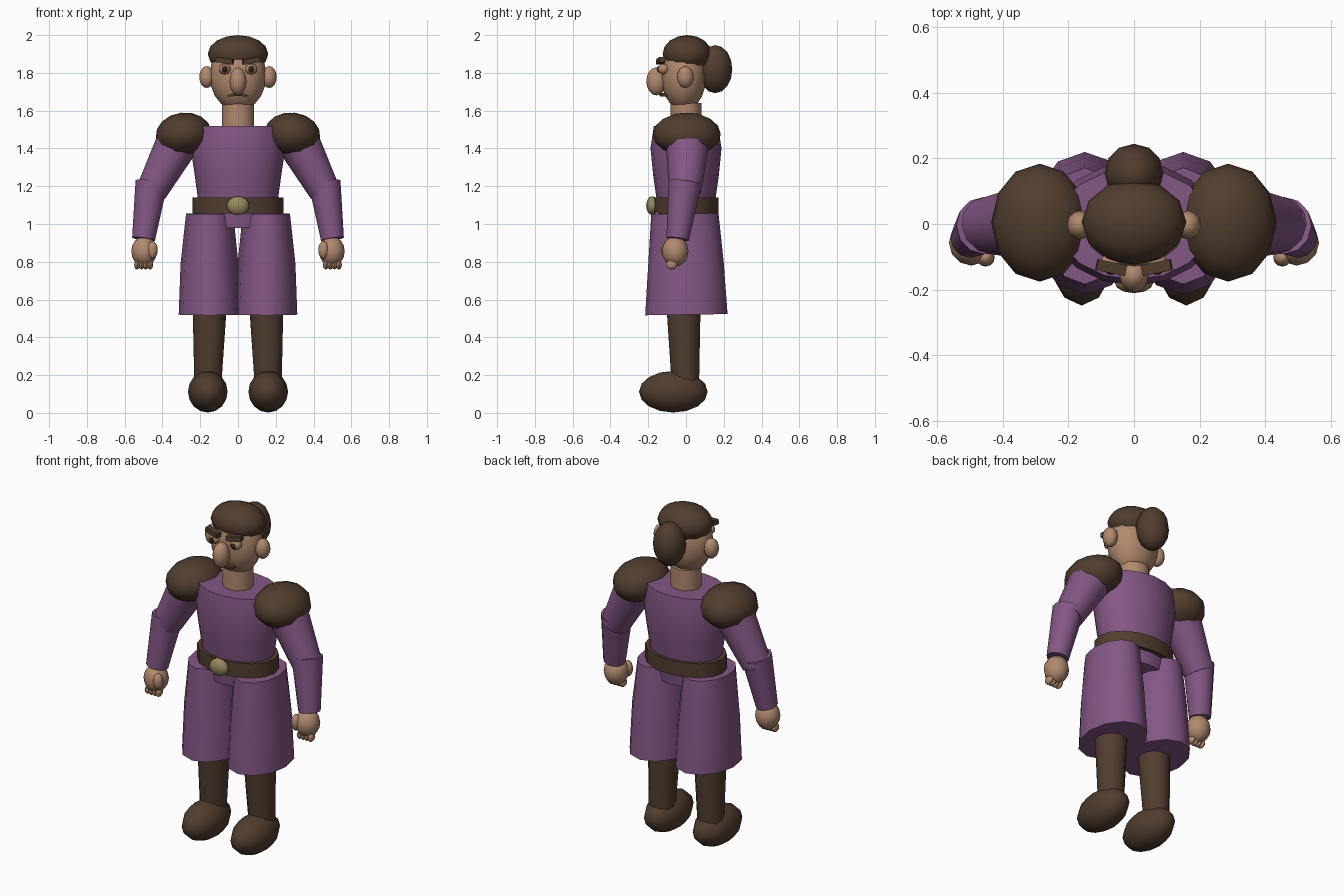
import bpy, bmesh, math
from mathutils import Vector, Matrix, Euler

cube = bpy.data.objects.get("Cube")
if cube:
    bpy.data.objects.remove(cube, do_unlink=True)


def material(name, rgb):
    m = bpy.data.materials.new(name)
    m.use_nodes = True
    m.diffuse_color = (*rgb, 1)
    m.node_tree.nodes["Principled BSDF"].inputs["Base Color"].default_value = (*rgb, 1)
    return m


PURPLE = material("purple cloth", (0.23, 0.095, 0.235))
BROWN = material("dark brown", (0.082, 0.047, 0.028))
SKIN = material("skin", (0.44, 0.25, 0.155))
BRASS = material("dull brass", (0.30, 0.25, 0.11))
DARK = material("near black brown", (0.03, 0.016, 0.01))


def finish(name, bm, mat):
    bmesh.ops.recalc_face_normals(bm, faces=bm.faces)
    mesh = bpy.data.meshes.new(name)
    bm.to_mesh(mesh)
    bm.free()
    mesh.materials.append(mat)
    ob = bpy.data.objects.new(name, mesh)
    bpy.context.collection.objects.link(ob)
    bpy.ops.object.select_all(action='DESELECT')
    ob.select_set(True)
    bpy.context.view_layer.objects.active = ob
    bpy.ops.object.shade_smooth_by_angle(angle=math.radians(52))
    return ob


def ball(name, centre, radii, mat, rot=(0, 0, 0), seg=12, rings=8):
    bm = bmesh.new()
    mx = Matrix.LocRotScale(Vector(centre), Euler(rot), Vector(radii))
    bmesh.ops.create_uvsphere(bm, u_segments=seg, v_segments=rings, radius=1, matrix=mx)
    return finish(name, bm, mat)


def box(name, centre, size, mat, rot):
    bm = bmesh.new()
    mx = Matrix.LocRotScale(Vector(centre), Euler(rot), Vector(size))
    bmesh.ops.create_cube(bm, size=1, matrix=mx)
    return finish(name, bm, mat)


def loft(name, sections, mat, seg=12):
    """Capped tube through sections of (centre, radius x, radius y), facing along its path."""
    bm = bmesh.new()
    axis = Vector(sections[-1][0]) - Vector(sections[0][0])
    turn = Vector((0, 0, 1)).rotation_difference(axis if axis.z > 0 else -axis)
    rows = []
    for c, rx, ry in sections:
        ring = []
        for i in range(seg):
            a = math.tau * i / seg
            p = turn @ Vector((rx * math.cos(a), ry * math.sin(a), 0))
            ring.append(bm.verts.new(Vector(c) + p))
        rows.append(ring)
    for a, b in zip(rows, rows[1:]):
        for i in range(seg):
            j = (i + 1) % seg
            bm.faces.new((a[i], a[j], b[j], b[i]))
    bm.faces.new(rows[0])
    bm.faces.new(rows[-1])
    return finish(name, bm, mat)


# Torso, neck and belt
loft("torso", [((0, 0, 0.98), 0.19, 0.14), ((0, 0, 1.14), 0.213, 0.157),
               ((0, 0, 1.25), 0.228, 0.173), ((0, 0, 1.4), 0.25, 0.188),
               ((0, 0, 1.52), 0.235, 0.17)], PURPLE, 16)
loft("neck", [((0, 0, 1.48), 0.085, 0.082), ((0, 0, 1.64), 0.085, 0.082)], SKIN)
loft("belt", [((0, 0, 1.055), 0.24, 0.172), ((0, 0, 1.14), 0.24, 0.172)], BROWN, 16)
ball("buckle", (0, -0.178, 1.097), (0.06, 0.033, 0.05), BRASS)

# Head and hair
ball("head", (0, -0.012, 1.785), (0.15, 0.12, 0.185), SKIN, rings=10)
ball("hair_cap", (0, 0.006, 1.9), (0.16, 0.13, 0.1), BROWN)
ball("hair_bun", (0, 0.155, 1.82), (0.09, 0.09, 0.127), BROWN)
ball("nose", (0, -0.157, 1.755), (0.045, 0.053, 0.074), SKIN)

# Drooping moustache
bm = bmesh.new()
rows = []
for i in range(7):
    t = i / 3 - 1
    x, y = 0.055 * t, -0.128 + 0.014 * t * t
    top, low = 1.694 - 0.012 * t * t, 1.677 - 0.003 * t * t
    rows.append([bm.verts.new(p) for p in ((x, y - 0.012, top), (x, y - 0.012, low),
                                           (x, y + 0.04, low), (x, y + 0.04, top))])
for a, b in zip(rows, rows[1:]):
    for i in range(4):
        j = (i + 1) % 4
        bm.faces.new((a[i], a[j], b[j], b[i]))
bm.faces.new(rows[0])
bm.faces.new(rows[-1])
finish("moustache", bm, BROWN)

# Everything that comes in pairs
for side, s in (("left", 1), ("right", -1)):
    # Face
    ball(side + "_ear", (0.165 * s, -0.003, 1.778), (0.04, 0.044, 0.058), SKIN)
    ball(side + "_eye", (0.07 * s, -0.119, 1.82), (0.032, 0.032, 0.028), SKIN)
    ball(side + "_pupil", (0.07 * s, -0.143, 1.82), (0.017, 0.012, 0.017), DARK)
    box(side + "_eyebrow", (0.07 * s, -0.133, 1.864), (0.09, 0.034, 0.028), BROWN,
        (0, -0.15 * s, 0.2 * s))

    # Skirt half, leg and shoe
    loft(side + "_skirt", [((0.15 * s, -0.006, 1.055), 0.125, 0.178),
                           ((0.151 * s, 0, 0.79), 0.153, 0.2),
                           ((0.15 * s, 0.002, 0.52), 0.164, 0.218)], PURPLE)
    loft(side + "_leg", [((0.16 * s, -0.003, 0.14), 0.071, 0.072),
                         ((0.15 * s, -0.013, 0.56), 0.09, 0.09)], BROWN)
    ball(side + "_shoe", (0.16 * s, -0.067, 0.112), (0.105, 0.182, 0.11), BROWN)

    # Arm and shoulder pad
    ball(side + "_shoulder_pad", (0.288 * s, 0.004, 1.475), (0.148, 0.18, 0.115), BROWN,
         (0, 0.12 * s, 0))
    loft(side + "_upper_arm", [((0.46 * s, -0.005, 1.17), 0.082, 0.085),
                               ((0.3 * s, 0.01, 1.47), 0.118, 0.12)], PURPLE)
    ball(side + "_elbow", (0.457 * s, -0.005, 1.19), (0.085, 0.087, 0.07), PURPLE)
    loft(side + "_forearm", [((0.5 * s, -0.044, 0.92), 0.061, 0.06),
                             ((0.458 * s, -0.005, 1.22), 0.085, 0.088)], PURPLE)

    # Hand
    ball(side + "_hand", (0.497 * s, -0.057, 0.855), (0.068, 0.07, 0.08), SKIN)
    ball(side + "_thumb", (0.453 * s, -0.102, 0.862), (0.028, 0.028, 0.047), SKIN)
    for i in range(4):
        ball(f"{side}_finger_{i + 1}", ((0.465 + 0.023 * i) * s, -0.075, 0.785),
             (0.016, 0.03, 0.026), SKIN, seg=8, rings=6)
